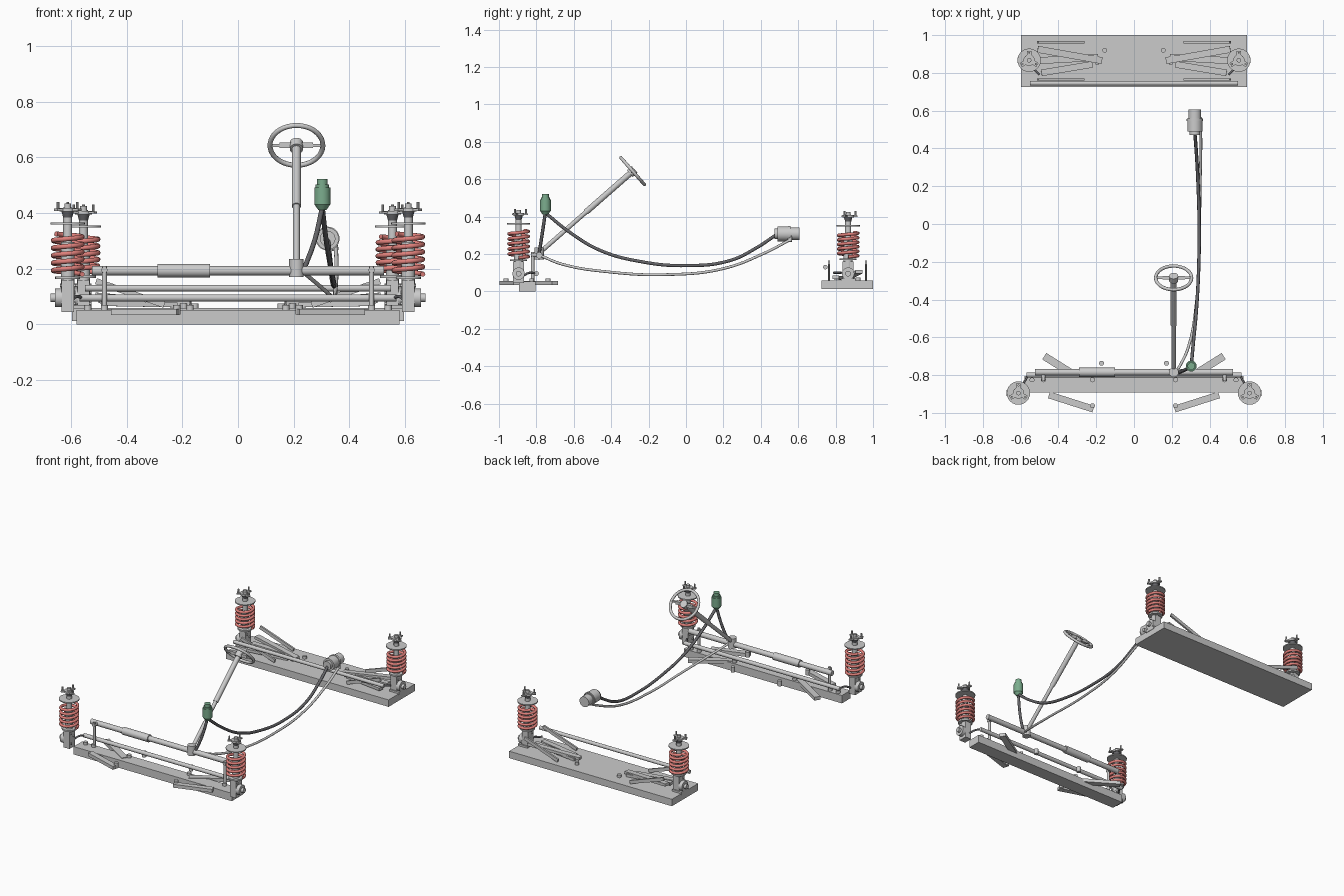
import bpy, bmesh, math
from mathutils import Vector, Matrix

if "Cube" in bpy.data.objects:
    bpy.data.objects.remove(bpy.data.objects["Cube"])


def material(name, col):
    m = bpy.data.materials.new(name)
    m.diffuse_color = (*col, 1)
    m.use_nodes = True
    m.node_tree.nodes["Principled BSDF"].inputs["Base Color"].default_value = m.diffuse_color
    return m


RED = material("spring_red", (0.75, 0.22, 0.2))
GREEN = material("reservoir_green", (0.2, 0.42, 0.27))
DARK = material("rubber_dark", (0.13, 0.13, 0.14))


def finish(name, bm, mat=None):
    me = bpy.data.meshes.new(name)
    bm.to_mesh(me)
    bm.free()
    ob = bpy.data.objects.new(name, me)
    bpy.context.collection.objects.link(ob)
    if mat:
        me.materials.append(mat)
    bpy.ops.object.select_all(action='DESELECT')
    bpy.context.view_layer.objects.active = ob
    ob.select_set(True)
    bpy.ops.object.shade_smooth_by_angle(angle=math.radians(35))
    return ob


def rod(name, a, b, r, r2=None, mat=None, seg=24):
    a, b = Vector(a), Vector(b)
    d = b - a
    M = Matrix.Translation((a + b) / 2) @ d.to_track_quat('Z', 'Y').to_matrix().to_4x4()
    bm = bmesh.new()
    bmesh.ops.create_cone(bm, cap_ends=True, segments=seg, radius1=r,
                          radius2=r if r2 is None else r2, depth=d.length, matrix=M)
    return finish(name, bm, mat)


def bar(name, a, b, w, h, mat=None):
    # flat rectangular bar from a to b
    a, b = Vector(a), Vector(b)
    x = (b - a).normalized()
    y = Vector((0, 0, 1)).cross(x).normalized()
    R = Matrix((x, y, x.cross(y))).transposed().to_4x4()
    bm = bmesh.new()
    bmesh.ops.create_cube(bm, size=1, matrix=Matrix.Translation((a + b) / 2) @ R
                          @ Matrix.Diagonal(((b - a).length, w, h, 1)))
    return finish(name, bm, mat)


def box(name, lo, hi):
    lo, hi = Vector(lo), Vector(hi)
    m = (lo + hi) / 2
    return bar(name, (lo.x, m.y, m.z), (hi.x, m.y, m.z), hi.y - lo.y, hi.z - lo.z)


def tube(name, pts, r, mat=None, kind='BEZIER', cyclic=False):
    cu = bpy.data.curves.new(name, 'CURVE')
    cu.dimensions = '3D'
    cu.bevel_depth = r
    cu.bevel_resolution = 3
    cu.use_fill_caps = True
    cu.resolution_u = 10
    sp = cu.splines.new(kind)
    if kind == 'BEZIER':
        sp.bezier_points.add(len(pts) - 1)
        for p, c in zip(sp.bezier_points, pts):
            p.co = c
            p.handle_left_type = p.handle_right_type = 'AUTO'
    else:
        sp.points.add(len(pts) - 1)
        for p, c in zip(sp.points, pts):
            p.co = (*c, 1)
    sp.use_cyclic_u = cyclic
    if mat:
        cu.materials.append(mat)
    ob = bpy.data.objects.new(name, cu)
    bpy.context.collection.objects.link(ob)
    return ob


def strut(tag, x, y, z0, zs0, zs1, ztop, s):
    # damper body, rod and bracket
    def up(n, a, b, r, r2=None, mat=None):
        return rod(f"{tag}_{n}", (x, y, a), (x, y, b), r, r2, mat)
    up("damper_body", z0 + .05, zs1 - .03, .024)
    up("damper_rod", zs1 - .05, ztop - .02, .016)
    up("lower_spring_seat", zs0 - .018, zs0 - .008, .045)
    up("upper_spring_seat", zs1 + .033, zs1 + .04, .062)
    up("bump_stop", ztop - .068, ztop - .035, .013, .022, DARK)
    up("top_mount", ztop - .035, ztop - .022, .03)
    up("top_nut", ztop - .022, ztop - .005, .012)
    for k in range(3):
        t = math.radians(90 + 120 * k)
        dx, dy = math.cos(t), math.sin(t)
        bar(f"{tag}_mount_lobe", (x, y, ztop - .028), (x + .05 * dx, y + .05 * dy, ztop - .028), .024, .008)
        rod(f"{tag}_mount_stud", (x + .04 * dx, y + .04 * dy, ztop - .03),
            (x + .04 * dx, y + .04 * dy, ztop), .005, seg=10)
    # coil spring
    turns, n = 5.4, 110
    tube(f"{tag}_spring", [(x + .052 * math.cos(2 * math.pi * turns * i / n),
                            y + .052 * math.sin(2 * math.pi * turns * i / n),
                            zs0 + (zs1 - zs0) * i / n) for i in range(n + 1)], .009, RED, 'POLY')
    # knuckle with hub and bolts
    box(f"{tag}_knuckle", (x - .022, y - .029, z0), (x + .022, y + .029, .16))
    rod(f"{tag}_hub", (x + s * .02, y, .095), (x + s * .045, y, .095), .033)
    rod(f"{tag}_spindle", (x + s * .04, y, .095), (x + s * .062, y, .095), .015)
    for dz, dy in ((.075, -.014), (.115, .014), (.14, -.014)):
        rod(f"{tag}_bolt", (x - .028, y + dy, dz), (x + .028, y + dy, dz), .007, seg=6)


# crossmembers
box("front_crossmember", (-.58, -.893, 0), (.58, -.805, .052))
box("rear_subframe", (-.597, .725, .012), (.597, 1.0, .058))

for s in (-1, 1):
    side = "left" if s < 0 else "right"
    strut(f"front_{side}", s * .612, -.895, .045, .18, .325, .44, s)
    strut(f"rear_{side}", s * .555, .867, .055, .185, .315, .43, s)
    # front control arms and bushings
    bar("front_rear_arm", (s * .475, -.70, .045), (s * .235, -.85, .045), .04, .022)
    bar("front_fore_arm", (s * .45, -.905, .045), (s * .215, -.98, .045), .036, .022)
    for bx, by in ((.172, -.737), (.22, -.962), (.22, -.825), (.48, -.825), (.54, -.825)):
        rod("front_bushing", (s * bx, by, .035), (s * bx, by, .07), .013, seg=16)
    tube("front_link", [(s * .60, -.87, .085), (s * .58, -.835, .10), (s * .56, -.80, .095)], .006, DARK)
    # rack support posts and short drop links
    rod("rack_post", (s * .48, -.82, .045), (s * .48, -.82, .21), .009)
    rod("rack_post_joint", (s * .48, -.83, .195), (s * .48, -.78, .195), .011)
    # rear control arms, fanned
    bar("rear_upper_arm", (s * .51, .925, .105), (s * .17, .865, .075), .036, .018)
    bar("rear_middle_arm", (s * .50, .865, .085), (s * .19, .882, .07), .036, .018)
    bar("rear_lower_arm", (s * .49, .80, .075), (s * .22, .845, .07), .034, .018)
    # rear trailing strips, sloping down inwards
    for y in (.962, .765):
        bar("rear_strip", (s * .51, y, .155), (s * .265, y, .07), .012, .022)
    for bx, by in ((.155, .92), (.195, .855)):
        rod("rear_bushing", (s * bx, by, .05), (s * bx, by, .075), .013, seg=16)
    rod("rear_link", (s * .54, .83, .10), (s * .50, .79, .10), .006, mat=DARK)
    box("rear_subframe_foot", (s * .565 - .035, .83, .05), (s * .565 + .035, .905, .07))

# stabiliser bars
rod("front_stabiliser_bar", (-.57, -.80, .095), (.57, -.80, .095), .013)
rod("rear_stabiliser_bar", (-.55, .745, .13), (.55, .745, .13), .012)

# steering rack
rod("steering_rack", (-.525, -.785, .193), (.525, -.785, .193), .017)
rod("rack_sleeve", (-.29, -.785, .193), (-.10, -.785, .193), .024)
rod("steering_gearbox", (.21, -.785, .17), (.21, -.785, .235), .026)

# steering column and wheel
base, hub = Vector((.21, -.785, .205)), Vector((.21, -.285, .643))
axis = (hub - base).normalized()
mid = base.lerp(hub, .5)
rod("column_lower", base, mid, .012)
rod("column_upper", mid, hub, .016)
rod("wheel_hub", hub - axis * .02, hub + axis * .014, .024)
bar("wheel_spoke", hub + Vector((-.093, 0, 0)), hub + Vector((.093, 0, 0)), .012, .010)
bar("wheel_hub_bar", hub + Vector((-.06, 0, 0)), hub + Vector((.06, 0, 0)), .02, .02)
v = axis.cross(Vector((1, 0, 0)))
tube("wheel_rim", [hub + .095 * (math.cos(t) * Vector((1, 0, 0)) + math.sin(t) * v)
                   for t in (2 * math.pi * i / 48 for i in range(48))], .009, None, 'POLY', True)

# fluid reservoir
for n, a, b, r, r2 in (("neck", .41, .43, .014, .028), ("body", .43, .492, .029, .029),
                       ("collar", .492, .502, .024, .024), ("cap", .502, .522, .019, .019)):
    rod(f"reservoir_{n}", (.303, -.752, a), (.303, -.752, b), r, r2, GREEN)

# pump
for n, a, b, r in (("nose", .472, .492, .028), ("body", .49, .562, .040),
                   ("flange", .545, .555, .043), ("rear", .56, .607, .034)):
    rod(f"pump_{n}", (.322, a, .308), (.322, b, .308), r)
rod("pump_fitting", (.35, .555, .265), (.345, .555, .30), .012)

# hoses
tube("supply_hose", [(.303, -.752, .42), (.315, -.62, .315), (.33, -.46, .22), (.342, -.245, .16),
                     (.345, 0, .138), (.338, .235, .165), (.33, .38, .235), (.322, .485, .305)], .009, DARK)
tube("return_hose", [(.303, -.752, .42), (.275, -.77, .30), (.24, -.785, .205)], .009, DARK)
tube("pressure_hose", [(.225, -.785, .195), (.285, -.66, .145), (.33, -.42, .105), (.345, -.1, .09),
                       (.35, .2, .122), (.354, .42, .205), (.352, .555, .275)], .0075)
